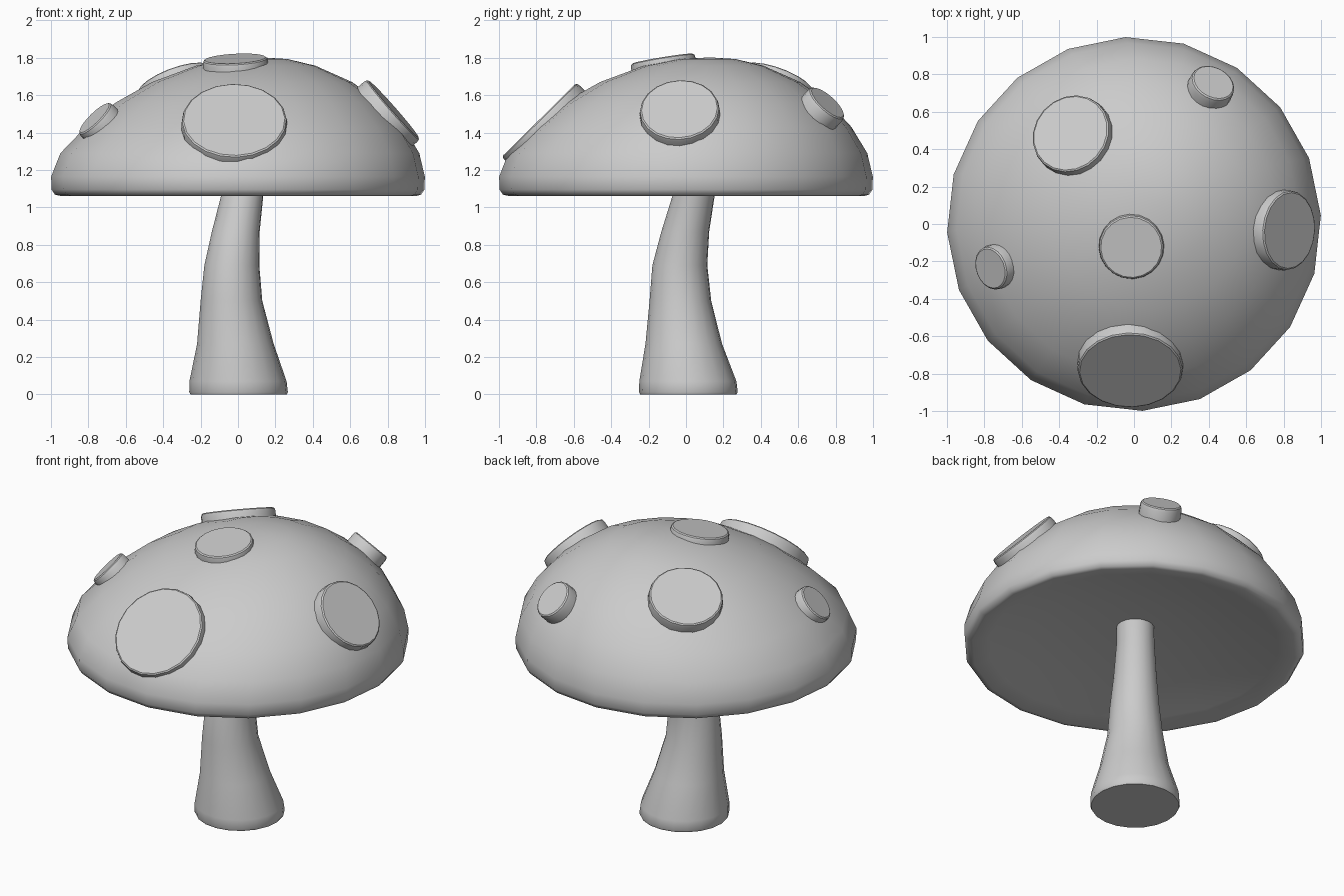
import bpy, bmesh, math
from mathutils import Vector

if "Cube" in bpy.data.objects:
    bpy.data.objects.remove(bpy.data.objects["Cube"])

SIDES = 20


def loft(name, rings, angle=40, turn=2.6):
    """Skin a stack of circular rings (cx, cy, z, radius), closing both ends."""
    bm = bmesh.new()
    loops = []
    for cx, cy, z, r in rings:
        loops.append([bm.verts.new((
            cx + r * math.cos(math.radians(turn) + 2 * math.pi * i / SIDES),
            cy + r * math.sin(math.radians(turn) + 2 * math.pi * i / SIDES), z))
            for i in range(SIDES)])
    for a, b in zip(loops, loops[1:]):
        for i in range(SIDES):
            j = (i + 1) % SIDES
            bm.faces.new((a[i], a[j], b[j], b[i]))
    bm.faces.new(loops[0][::-1])
    bm.faces.new(loops[-1])
    bmesh.ops.recalc_face_normals(bm, faces=bm.faces)
    mesh = bpy.data.meshes.new(name)
    bm.to_mesh(mesh)
    bm.free()
    obj = bpy.data.objects.new(name, mesh)
    bpy.context.collection.objects.link(obj)
    bpy.ops.object.select_all(action='DESELECT')
    obj.select_set(True)
    bpy.context.view_layer.objects.active = obj
    bpy.ops.object.shade_smooth_by_angle(angle=math.radians(angle))
    return obj


# Cap: hollowed underside, rounded rim, dome leaning to +x +y (offset, z, radius)
cap = [(.03, 1.165, .12), (.03, 1.155, .35), (.02, 1.125, .62), (.01, 1.08, .85),
       (.005, 1.06, .95), (.0, 1.068, .98), (.0, 1.095, .998), (.0, 1.165, 1.0),
       (.01, 1.29, .96), (.035, 1.43, .85), (.055, 1.56, .71), (.075, 1.67, .535),
       (.095, 1.757, .32), (.115, 1.793, .15), (.125, 1.80, .03)]
loft("cap", [(o, o, z, r) for o, z, r in cap], angle=75)

# Stem: flared foot, gentle bend
loft("stem", [(.003, .013, 0, .258), (.003, .013, .012, .264), (.0, .01, .07, .26),
              (-.014, -.012, .27, .205), (-.035, -.03, .5, .165),
              (-.033, -.033, .69, .147), (-.012, -.004, .87, .128),
              (.022, .04, 1.06, .113), (.05, .07, 1.2, .11)], angle=50)

# Spots: flat discs lying on the dome (face centre, outward normal, radius)
spots = {
    "front_spot": ((-.02, -.785, 1.468), (0, -.70, .71), .283),
    "right_spot": ((.832, -.035, 1.525), (.75, -.06, .66), .215),
    "top_spot": ((-.015, -.125, 1.795), (-.05, -.16, .98), .175),
    "back_left_spot": ((-.34, .485, 1.678), (-.33, .32, .88), .22),
    "back_right_spot": ((.425, .757, 1.56), (.33, .63, .70), .123),
    "left_spot": ((-.768, -.238, 1.478), (-.68, -.24, .69), .12),
}
for name, (centre, normal, r) in spots.items():
    disc = loft(name, [(0, 0, -.08, r), (0, 0, -.022, r), (0, 0, -.006, r - .004),
                       (0, 0, 0, r - .012)], angle=35)
    disc.location = centre
    disc.rotation_euler = Vector(normal).to_track_quat('Z', 'Y').to_euler()
